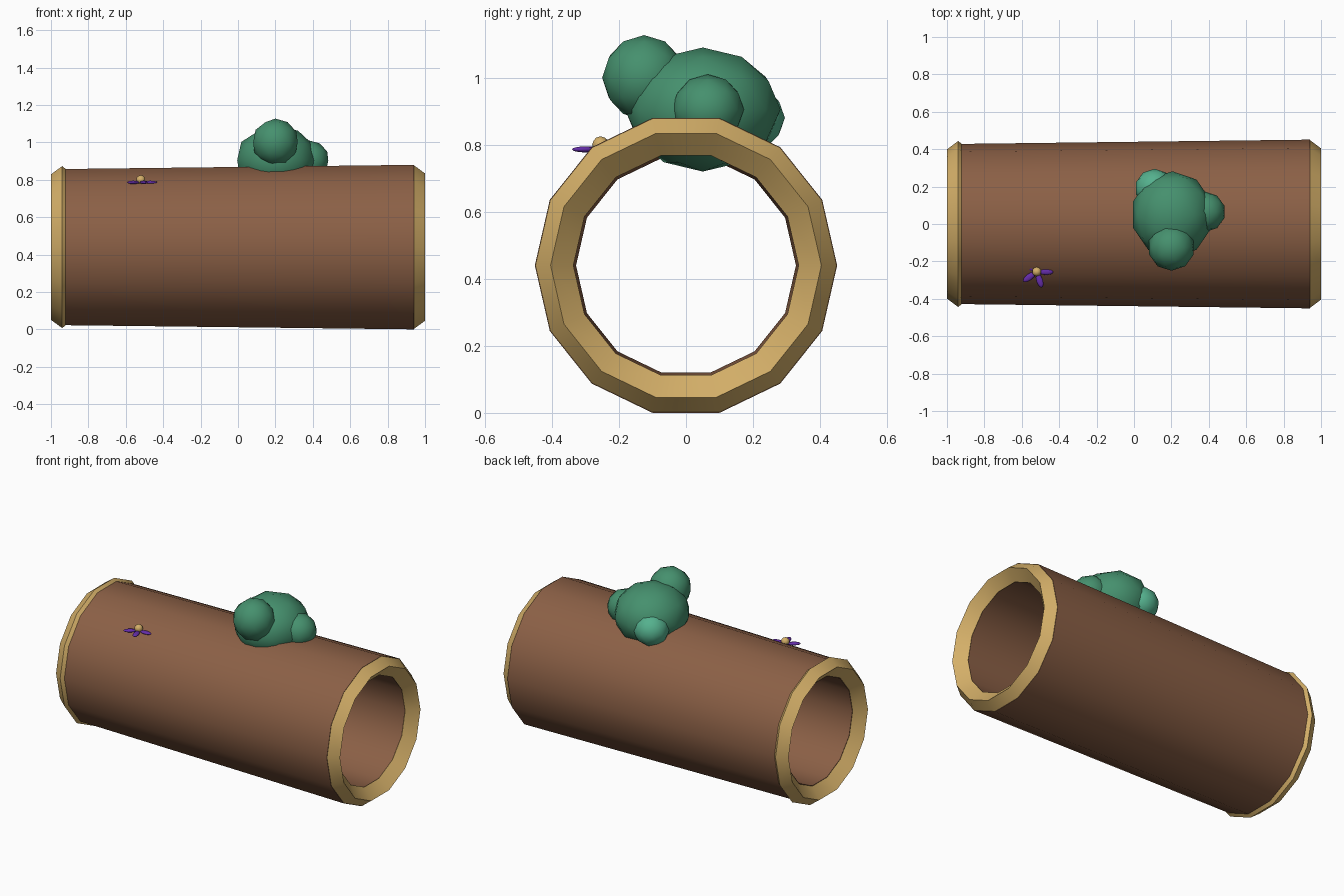
import bpy, bmesh, math
from mathutils import Matrix

if "Cube" in bpy.data.objects:
    bpy.data.objects.remove(bpy.data.objects["Cube"])

SIDES = 14
AXIS_Z = 0.44


def material(name, rgb):
    m = bpy.data.materials.new(name)
    m.diffuse_color = (*rgb, 1)
    m.use_nodes = True
    m.node_tree.nodes["Principled BSDF"].inputs["Base Color"].default_value = m.diffuse_color
    return m


bark = material("bark brown", (0.26, 0.117, 0.061))
wood = material("cut wood tan", (0.66, 0.43, 0.14))
leaf = material("leaf green", (0.06, 0.28, 0.155))
light_leaf = material("light leaf green", (0.09, 0.44, 0.27))
purple = material("petal purple", (0.13, 0.026, 0.40))


def add_object(name, bm, mat, smooth_angle=35):
    bmesh.ops.recalc_face_normals(bm, faces=bm.faces)
    me = bpy.data.meshes.new(name)
    bm.to_mesh(me)
    bm.free()
    me.materials.append(mat)
    ob = bpy.data.objects.new(name, me)
    bpy.context.collection.objects.link(ob)
    bpy.ops.object.select_all(action='DESELECT')
    ob.select_set(True)
    bpy.context.view_layer.objects.active = ob
    bpy.ops.object.shade_smooth_by_angle(angle=math.radians(smooth_angle))
    return ob


def lathe(name, profile, mat):
    """Revolve a closed (x, radius) profile about the log axis."""
    bm = bmesh.new()
    rings = []
    for i in range(SIDES):
        a = 2 * math.pi * i / SIDES
        rings.append([bm.verts.new((x, r * math.cos(a), AXIS_Z + r * math.sin(a)))
                      for x, r in profile])
    n = len(profile)
    for i in range(SIDES):
        p, q = rings[i], rings[(i + 1) % SIDES]
        for j in range(n):
            k = (j + 1) % n
            bm.faces.new((p[j], p[k], q[k], q[j]))
    return add_object(name, bm, mat)


def blob(name, centre, scale, mat, turn=0, subdivisions=2):
    bm = bmesh.new()
    bmesh.ops.create_icosphere(bm, subdivisions=subdivisions, radius=1)
    m = (Matrix.Translation(centre) @ Matrix.Rotation(turn, 4, 'Z')
         @ Matrix.Diagonal((*scale, 1)))
    bmesh.ops.transform(bm, matrix=m, verts=bm.verts)
    return add_object(name, bm, mat, 60)


# Hollow tapered log
lathe("log_tube", [(-0.94, 0.428), (0.94, 0.451), (0.94, 0.34), (-0.94, 0.328)], bark)

# Diamond-section rims on both ends
for name, s, outer in (("left_rim", -1, 0.444), ("right_rim", 1, 0.449)):
    lathe(name, [(s * 0.94, outer), (s * 1.0, outer - 0.045),
                 (s * 0.94, outer - 0.113), (s * 0.88, outer - 0.05)], wood)

# Leafy clump on top
blob("bush_main", (0.205, 0.05, 0.905), (0.22, 0.232, 0.185), leaf)
blob("bush_front", (0.2, -0.125, 1.0), (0.125, 0.125, 0.127), leaf)
blob("bush_right", (0.38, 0.065, 0.905), (0.108, 0.108, 0.105), leaf)
blob("bush_back", (0.11, 0.19, 0.88), (0.105, 0.105, 0.1), light_leaf)

# Small flower
fx, fy = -0.52, -0.255
blob("flower_centre", (fx, fy, 0.80), (0.025, 0.025, 0.025), wood)
for i in range(5):
    a = -2 * math.pi * i / 5
    blob(f"petal_{i + 1}",
         (fx + 0.05 * math.cos(a), fy + 0.05 * math.sin(a), 0.786),
         (0.04, 0.018, 0.009), purple, a)
